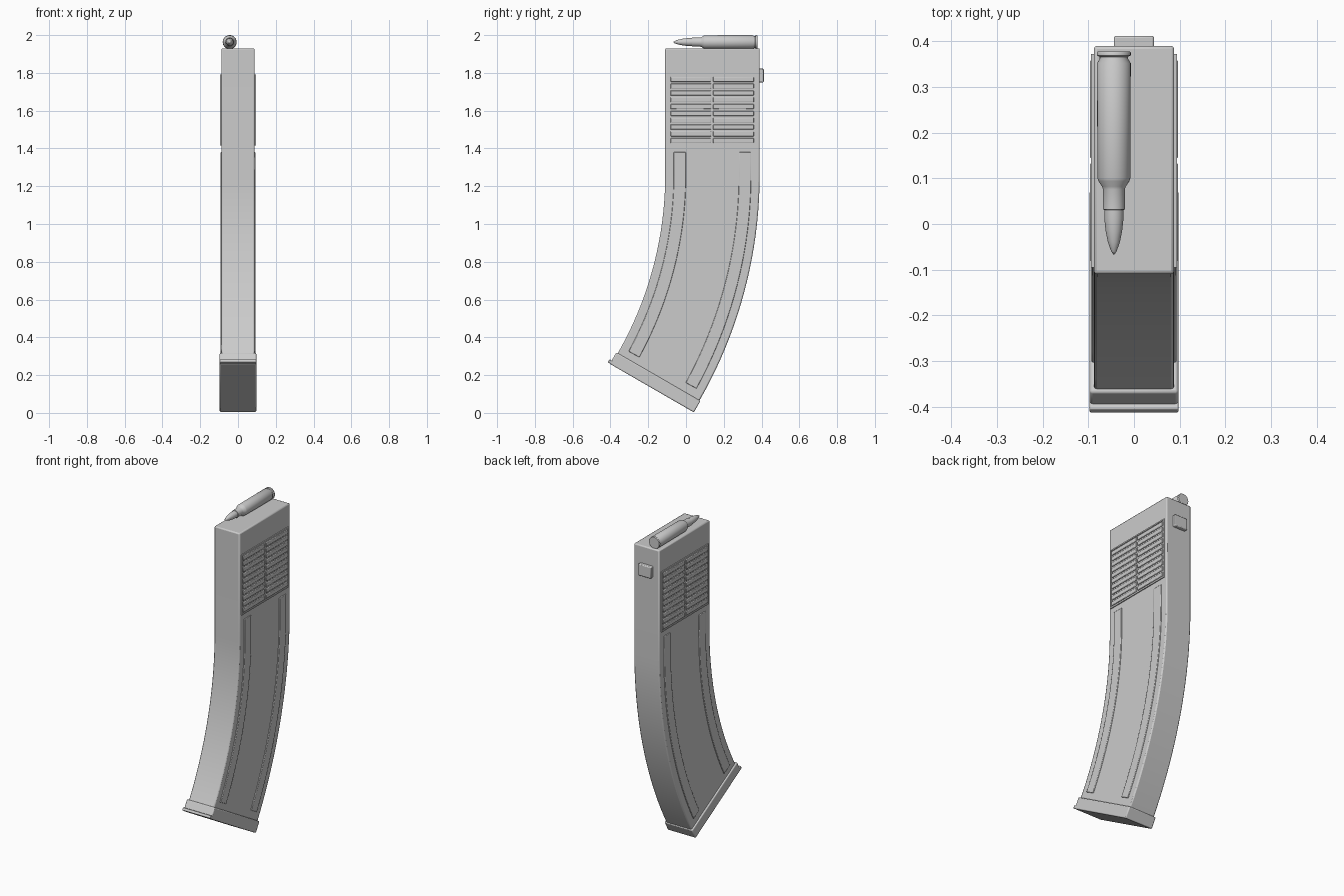
import bpy, bmesh, math
from mathutils import Vector, Matrix

if "Cube" in bpy.data.objects:
    bpy.data.objects.remove(bpy.data.objects["Cube"])

grey = bpy.data.materials.new("plain grey")
grey.use_nodes = True
COLOUR = (0.6, 0.6, 0.6, 1)
grey.diffuse_color = COLOUR
grey.node_tree.nodes["Principled BSDF"].inputs["Base Color"].default_value = COLOUR

# Centre of the curve that all bent parts follow
CY, CZ = -2.01, 1.26
BEND = math.radians(30)


def finish(name, bm, bevel=0.0):
    bmesh.ops.recalc_face_normals(bm, faces=bm.faces[:])
    mesh = bpy.data.meshes.new(name)
    bm.to_mesh(mesh)
    bm.free()
    mesh.materials.append(grey)
    ob = bpy.data.objects.new(name, mesh)
    bpy.context.collection.objects.link(ob)
    if bevel:
        mod = ob.modifiers.new("Bevel", "BEVEL")
        mod.width = bevel
        mod.segments = 2
        mod.limit_method = "ANGLE"
        mod.angle_limit = math.radians(40)
    bpy.ops.object.select_all(action="DESELECT")
    bpy.context.view_layer.objects.active = ob
    ob.select_set(True)
    bpy.ops.object.shade_smooth_by_angle(angle=math.radians(35))
    return ob


def add_box(bm, lo, hi, matrix=Matrix()):
    lo, hi = Vector(lo), Vector(hi)
    place = Matrix.Translation((lo + hi) / 2) @ Matrix.Diagonal((*(hi - lo), 1))
    bmesh.ops.create_cube(bm, size=1, matrix=matrix @ place)


def box(name, lo, hi, bevel=0.0, matrix=Matrix()):
    bm = bmesh.new()
    add_box(bm, lo, hi, matrix)
    return finish(name, bm, bevel)


def band(name, r0, r1, x0, x1, top, end, bevel):
    """Solid strip: straight from the top, then bent along the arc."""
    bm = bmesh.new()
    steps = 20
    stations = [(0, top)] + [(end * i / steps, CZ) for i in range(steps + 1)]
    rings = []
    for a, z in stations:
        rings.append([bm.verts.new((x, CY + r * math.cos(a), z - r * math.sin(a)))
                      for x, r in ((x0, r0), (x1, r0), (x1, r1), (x0, r1))])
    for a, b in zip(rings, rings[1:]):
        for i in range(4):
            j = (i + 1) % 4
            bm.faces.new((a[i], a[j], b[j], b[i]))
    bm.faces.new(rings[0])
    bm.faces.new(rings[-1])
    return finish(name, bm, bevel)


# Curved body
band("body", 1.9, 2.4, -0.088, 0.088, 1.93, BEND, 0.007)

# Raised ribs and grille on each side
for side, s in (("left", 1), ("right", -1)):
    band(side + "_front_rib", 1.945, 2.01, s * 0.08, s * 0.093, 1.38,
         BEND * 0.957, 0.003)
    band(side + "_back_rib", 2.29, 2.355, s * 0.08, s * 0.093, 1.38,
         BEND * 0.957, 0.003)

    def x_span(out):
        return sorted((s * 0.08, s * out))

    y0, y1, z0, z1 = -0.095, 0.372, 1.415, 1.792
    a, b = x_span(0.090)
    box(side + "_grille_plate", (a, y0, z0), (b, y1, z1), 0.001)

    # Border bars
    a, b = x_span(0.094)
    rim = 0.008
    bm = bmesh.new()
    for y in (y0, y1 - rim):
        add_box(bm, (a, y, z0), (b, y + rim, z1))
    for z in (z0, z1 - rim):
        add_box(bm, (a, y0 + rim, z), (b, y1 - rim, z + rim))
    finish(side + "_grille_border", bm)

    # Two columns of slats
    a, b = x_span(0.096)
    bm = bmesh.new()
    pitch = (z1 - z0 - 2 * rim) / 10
    mid = (y0 + y1) / 2
    for row in range(10):
        z = z0 + rim + row * pitch
        for ya, yb in ((y0 + 0.013, mid - 0.005), (mid + 0.005, y1 - 0.013)):
            add_box(bm, (a, ya, z + 0.005), (b, yb, z + pitch - 0.005))
    finish(side + "_grille_slats", bm, 0.003)

# Tilted base plate with a front lip
tilt = Matrix.Translation((0, -0.15, 0.185)) @ Matrix.Rotation(-BEND, 4, "X")
box("base_plate", (-0.097, -0.257, -0.062), (0.097, 0.257, 0.008), 0.006, tilt)
box("base_lip", (-0.097, -0.27, -0.06), (0.097, -0.24, -0.042), 0.003, tilt)

# Catch on the back
box("back_catch", (-0.044, 0.37, 1.75), (0.044, 0.412, 1.822), 0.005)

# Round lying on top: radius and y along its axis
profile = [(0, 0.378), (0.035, 0.378), (0.037, 0.375), (0.037, 0.369),
           (0.031, 0.366), (0.031, 0.362), (0.037, 0.352), (0.036, 0.1),
           (0.034, 0.094), (0.026, 0.082), (0.024, 0.076), (0.024, 0.032),
           (0.021, 0.031), (0.021, 0.012), (0.018, -0.016), (0.013, -0.04),
           (0.006, -0.06), (0, -0.068)]
bm = bmesh.new()
verts = [bm.verts.new((r, y, 0)) for r, y in profile]
edges = [bm.edges.new(pair) for pair in zip(verts, verts[1:])]
bmesh.ops.spin(bm, geom=verts + edges, axis=(0, 1, 0), cent=(0, 0, 0),
               angle=math.tau, steps=32)
bmesh.ops.remove_doubles(bm, verts=bm.verts[:], dist=0.0002)
bmesh.ops.translate(bm, verts=bm.verts[:], vec=(-0.044, 0, 1.963))
finish("cartridge", bm)
